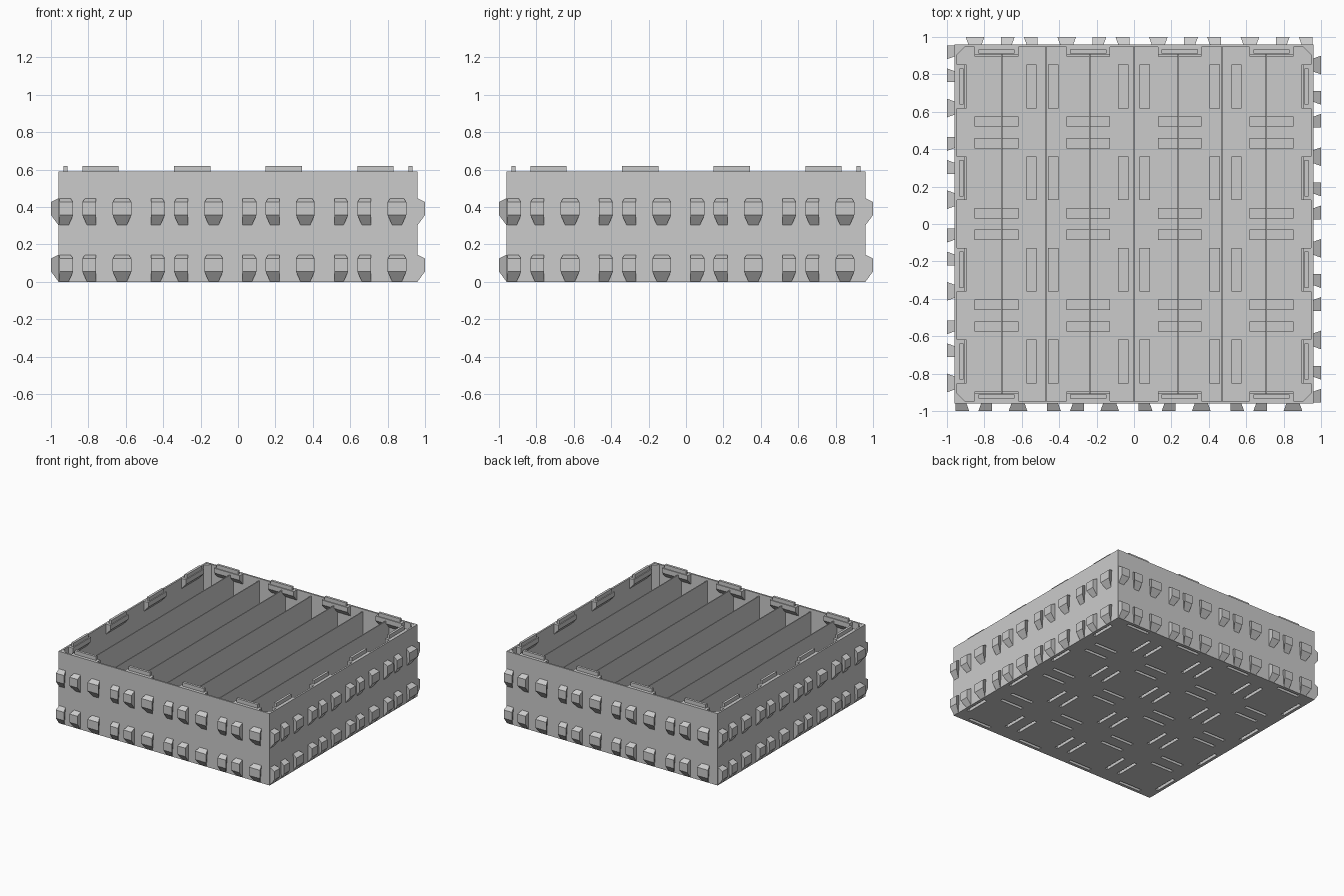
import bpy, bmesh, math
from mathutils import Matrix, Vector

cube = bpy.data.objects.get("Cube")
if cube:
    bpy.data.objects.remove(cube, do_unlink=True)

OUT, RIM, WALL = 0.96, 0.59, 0.014      # half width, rim height, wall thickness
PITCH = 0.49                            # connector cell size
CELLS = [(i - 1.5) * PITCH for i in range(4)]
SLOT = 0.187                            # connector offset from a cell centre
EDGE = CELLS[3] + SLOT

grey = bpy.data.materials.new("light grey plastic")
grey.use_nodes = True
grey.diffuse_color = (0.6, 0.6, 0.6, 1)
grey.node_tree.nodes["Principled BSDF"].inputs["Base Color"].default_value = (0.6, 0.6, 0.6, 1)


def prism(bm, a, b, turn=0):
    """Join two matching outlines into a closed solid, turned by quarter turns."""
    rot = Matrix.Rotation(turn * math.pi / 2, 3, 'Z')
    va = [bm.verts.new(rot @ Vector(p)) for p in a]
    vb = [bm.verts.new(rot @ Vector(p)) for p in b]
    n = len(va)
    bm.faces.new(va)
    bm.faces.new(vb[::-1])
    for i in range(n):
        bm.faces.new((va[i], vb[i], vb[(i + 1) % n], va[(i + 1) % n]))


def box(bm, x0, x1, y0, y1, z0, z1, turn=0):
    ring = [(x0, y0), (x1, y0), (x1, y1), (x0, y1)]
    prism(bm, [(x, y, z0) for x, y in ring], [(x, y, z1) for x, y in ring], turn)


def finish(name, bm, cutter=None):
    bmesh.ops.recalc_face_normals(bm, faces=bm.faces)
    mesh = bpy.data.meshes.new(name)
    bm.to_mesh(mesh)
    bm.free()
    mesh.materials.append(grey)
    ob = bpy.data.objects.new(name, mesh)
    bpy.context.collection.objects.link(ob)
    if cutter:
        mod = ob.modifiers.new("slots", 'BOOLEAN')
        mod.operation, mod.solver, mod.object = 'DIFFERENCE', 'EXACT', cutter
    return ob


def connectors(bm, half_len, half_wid, z0, z1):
    """Four blocks around every cell centre."""
    for cx in CELLS:
        for cy in CELLS:
            for s in (-SLOT, SLOT):
                box(bm, cx - half_len, cx + half_len, cy + s - half_wid, cy + s + half_wid, z0, z1)
                box(bm, cx + s - half_wid, cx + s + half_wid, cy - half_len, cy + half_len, z0, z1)


# Slot cutter for the underside
bm = bmesh.new()
connectors(bm, 0.102, 0.013, -0.02, 0.04)
cutter = finish("slot_cutter", bm)
cutter.hide_render = True
cutter.hide_set(True)
cutter.display_type = 'WIRE'

# Floor with slots
bm = bmesh.new()
inner = OUT - 0.002
box(bm, -inner, inner, -inner, inner, 0, WALL)
finish("floor", bm, cutter)

# Closed pockets over the slots
bm = bmesh.new()
connectors(bm, 0.117, 0.0275, 0.006, 0.055)
finish("slot_pockets", bm, cutter)

# Outer walls
bm = bmesh.new()
for t in range(4):
    box(bm, -OUT, OUT - WALL, -OUT, -OUT + WALL, 0, RIM, t)
finish("outer_walls", bm)

# Thin dividers
bm = bmesh.new()
for i in range(-3, 4):
    x = i * 0.236
    box(bm, x - 0.004, x + 0.004, -0.95, 0.95, 0.005, 0.572)
finish("dividers", bm, cutter)

# Corner braces
bm = bmesh.new()
for t in range(4):
    c = OUT - WALL / 2
    tri = [(-c, -c), (-c + 0.055, -c), (-c, -c + 0.055)]
    prism(bm, [(x, y, 0.005) for x, y in tri], [(x, y, RIM - 0.002) for x, y in tri], t)
finish("corner_braces", bm)

# Rim ledges with a sloped underside, and the tabs on them
ledges, tabs = bmesh.new(), bmesh.new()
for t in range(4):
    for c in CELLS:
        side = [(-0.95, 0.50), (-0.905, 0.55), (-0.905, RIM - 0.001), (-0.95, RIM - 0.001)]
        prism(ledges, [(c - 0.117, y, z) for y, z in side], [(c + 0.117, y, z) for y, z in side], t)
        box(tabs, c - 0.097, c + 0.097, -EDGE - 0.01, -EDGE + 0.01, RIM - 0.01, 0.62, t)
finish("rim_ledges", ledges)
finish("stacking_tabs", tabs)

# Interlocking dovetail teeth: offset from cell centre, half width, left and right taper
TEETH = [(-0.183, 0.037, 0, 1), (-0.06, 0.037, 1, 0), (0.115, 0.05, 1, 1)]
bm = bmesh.new()
for t in range(4):
    for c in CELLS:
        for off, half, tl, tr in TEETH:
            x0, x1 = c + off - half, c + off + half
            for z in (0.0, 0.302):
                face = [(x0, -1, z + 0.055), (x1, -1, z + 0.055),
                        (x1, -1, z + 0.124), (x0, -1, z + 0.124)]
                lo, hi, y = 0.025, 0.015, -OUT + 0.001
                root = [(x0 + lo * tl, y, z), (x1 - lo * tr, y, z),
                        (x1 - hi * tr, y, z + 0.145), (x0 + hi * tl, y, z + 0.145)]
                prism(bm, face, root, t)
finish("side_teeth", bm)
